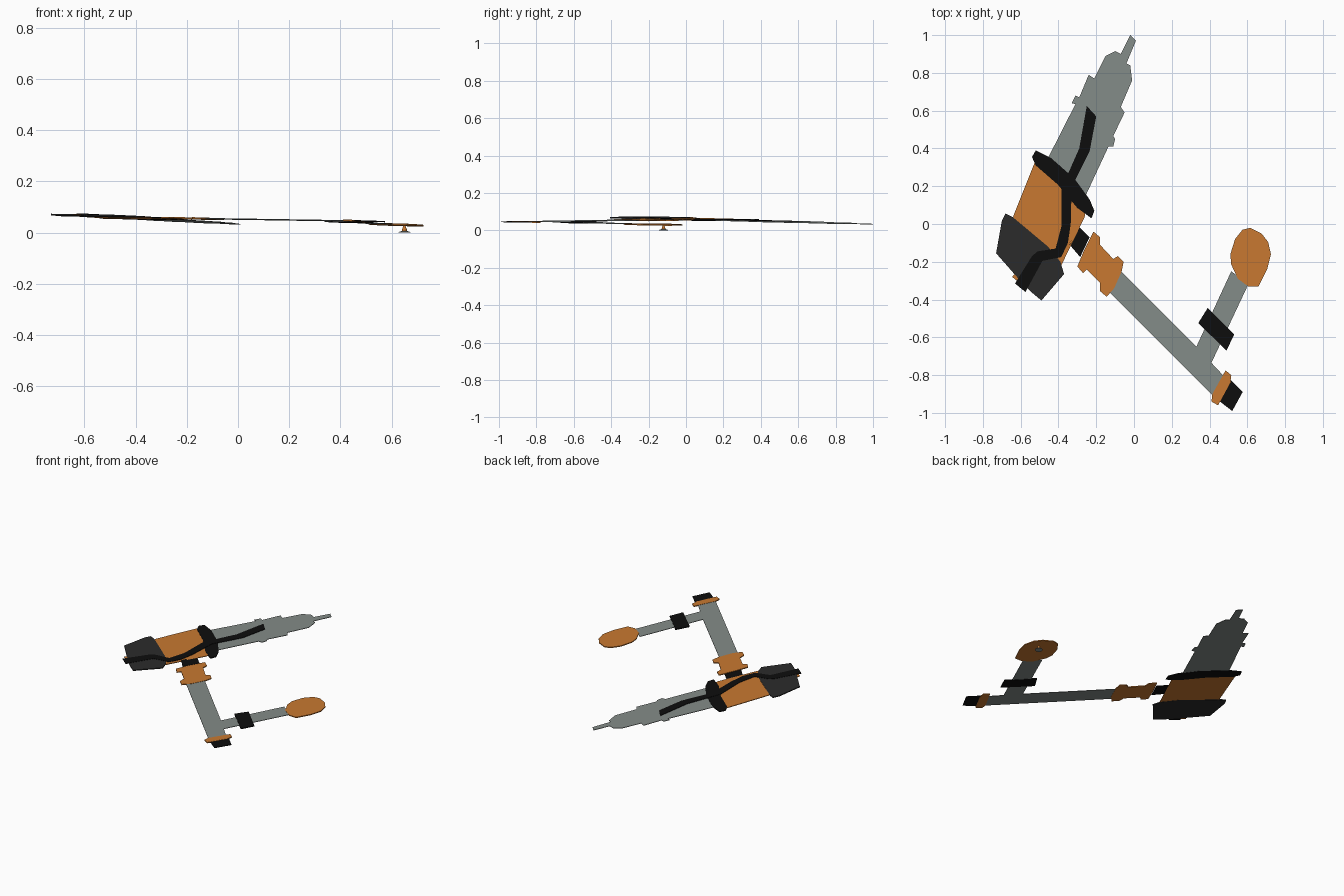
import bpy, bmesh, math


def mat(name, rgb):
    m = bpy.data.materials.new(name)
    m.diffuse_color = (*rgb, 1)
    return m


ORANGE = mat("orange", (0.58, 0.19, 0.03))
BLACK = mat("black", (0.004, 0.004, 0.004))
DARK = mat("dark_grey", (0.024, 0.024, 0.024))
STEEL = mat("steel", (0.23, 0.26, 0.245))


def plane_z(x, y):
    """Height of the gently tilted plane in which the whole tool lies."""
    return 0.0472 - 0.0297 * x - 0.0142 * y


def finish(bm, name, material):
    bmesh.ops.recalc_face_normals(bm, faces=bm.faces[:])
    me = bpy.data.meshes.new(name)
    bm.to_mesh(me)
    bm.free()
    me.materials.append(material)
    ob = bpy.data.objects.new(name, me)
    bpy.context.collection.objects.link(ob)
    return ob


def slab(name, material, pts, bottom, top):
    """Thin flattened part: outline extruded between two offsets from the plane."""
    bm = bmesh.new()
    lo = [bm.verts.new((x, y, plane_z(x, y) + bottom)) for x, y in pts]
    hi = [bm.verts.new((x, y, plane_z(x, y) + top)) for x, y in pts]
    n = len(pts)
    caps = [bm.faces.new(lo), bm.faces.new(hi)]
    for i in range(n):
        j = (i + 1) % n
        bm.faces.new((lo[i], lo[j], hi[j], hi[i]))
    bmesh.ops.triangulate(bm, faces=caps)
    return finish(bm, name, material)


# Main barrel with stepped rings and narrow tip
slab("barrel", STEEL, [
    (-.02, 1), (.01, .97), (-.04, .85), (-.02, .84), (-.01, .76), (-.07, .62),
    (-.05, .59), (-.11, .465), (-.10, .45), (-.11, .41), (-.135, .41), (-.27, .12),
    (-.46, .30), (-.46, .34), (-.31, .635), (-.33, .64), (-.31, .68), (-.29, .67),
    (-.24, .79), (-.21, .77), (-.15, .89), (-.10, .915), (-.07, .90)], -.0015, .0015)

# Housing behind the barrel
slab("housing", ORANGE, [
    (-.52, .34), (-.40, .25), (-.26, .09), (-.26, .04), (-.39, -.23),
    (-.55, -.15), (-.64, .04)], -.002, .002)
slab("housing_collar", BLACK, [
    (-.52, .39), (-.44, .35), (-.315, .24), (-.235, .13), (-.21, .07), (-.225, .03),
    (-.30, .085), (-.405, .21), (-.52, .31), (-.54, .355)], -.003, .003)

# End cap and small stud
slab("end_cap", DARK, [
    (-.68, .055), (-.64, .035), (-.455, -.12), (-.39, -.20), (-.37, -.265),
    (-.49, -.405), (-.55, -.355), (-.62, -.28), (-.73, -.155), (-.70, .015)], -.003, .003)
slab("cap_stud", ORANGE, [(-.645, -.28), (-.62, -.30), (-.60, -.27), (-.62, -.25)],
     -.0015, .0015)

# Cable running along the top
slab("cable", BLACK, [
    (-.25, .625), (-.20, .57), (-.235, .385), (-.33, .195), (-.335, 0), (-.35, -.10),
    (-.385, -.175), (-.485, -.195), (-.575, -.36), (-.63, -.315), (-.54, -.17),
    (-.51, -.145), (-.415, -.13), (-.385, -.015), (-.385, .185), (-.29, .40)],
    .001, .0045)

# Joint between housing and side arm
slab("joint_ring", BLACK, [(-.30, -.005), (-.235, -.07), (-.285, -.175), (-.345, -.105)],
     -.002, .002)
slab("joint_sleeve", ORANGE, [
    (-.215, -.04), (-.18, -.07), (-.18, -.11), (-.11, -.185), (-.085, -.17), (-.055, -.20),
    (-.065, -.25), (-.105, -.34), (-.145, -.385), (-.18, -.355), (-.18, -.31),
    (-.25, -.24), (-.27, -.26), (-.30, -.225), (-.265, -.14)], -.003, .003)

# Side arm with crank branch
slab("crank_arm", STEEL, [
    (-.09, -.23), (.33, -.65), (.515, -.25), (.605, -.32), (.41, -.735), (.48, -.81),
    (.43, -.92), (-.13, -.36)], -.0015, .0015)
slab("crank_band", BLACK, [(.39, -.445), (.53, -.585), (.49, -.67), (.34, -.525)],
     -.003, .003)
slab("end_ring", ORANGE, [
    (.485, -.775), (.515, -.80), (.51, -.84), (.445, -.96), (.41, -.94), (.415, -.90)],
    -.003, .003)
slab("end_plug", BLACK, [(.51, -.825), (.575, -.89), (.52, -.99), (.455, -.94)],
     -.002, .002)

# Oval grip
slab("grip", ORANGE, [
    (.615, -.02), (.675, -.05), (.71, -.095), (.725, -.16), (.705, -.24), (.66, -.33),
    (.605, -.33), (.55, -.29), (.515, -.215), (.51, -.16), (.535, -.08), (.575, -.03)],
    -.003, .003)


# Flared foot under the grip
def lathe(name, material, profile, cx, cy, n=12):
    bm = bmesh.new()
    rings = [[bm.verts.new((cx + r * math.cos(2 * math.pi * k / n),
                            cy + r * math.sin(2 * math.pi * k / n), z))
              for k in range(n)] for r, z in profile]
    for a, b in zip(rings, rings[1:]):
        for k in range(n):
            j = (k + 1) % n
            bm.faces.new((a[k], a[j], b[j], b[k]))
    bm.faces.new(rings[0])
    bm.faces.new(rings[-1])
    return finish(bm, name, material)


lathe("foot_stem", ORANGE, [(.011, .004), (.009, .014), (.004, .028)], .65, -.12)
lathe("foot_disc", STEEL, [(.024, 0), (.024, .002), (.010, .007)], .65, -.12)
